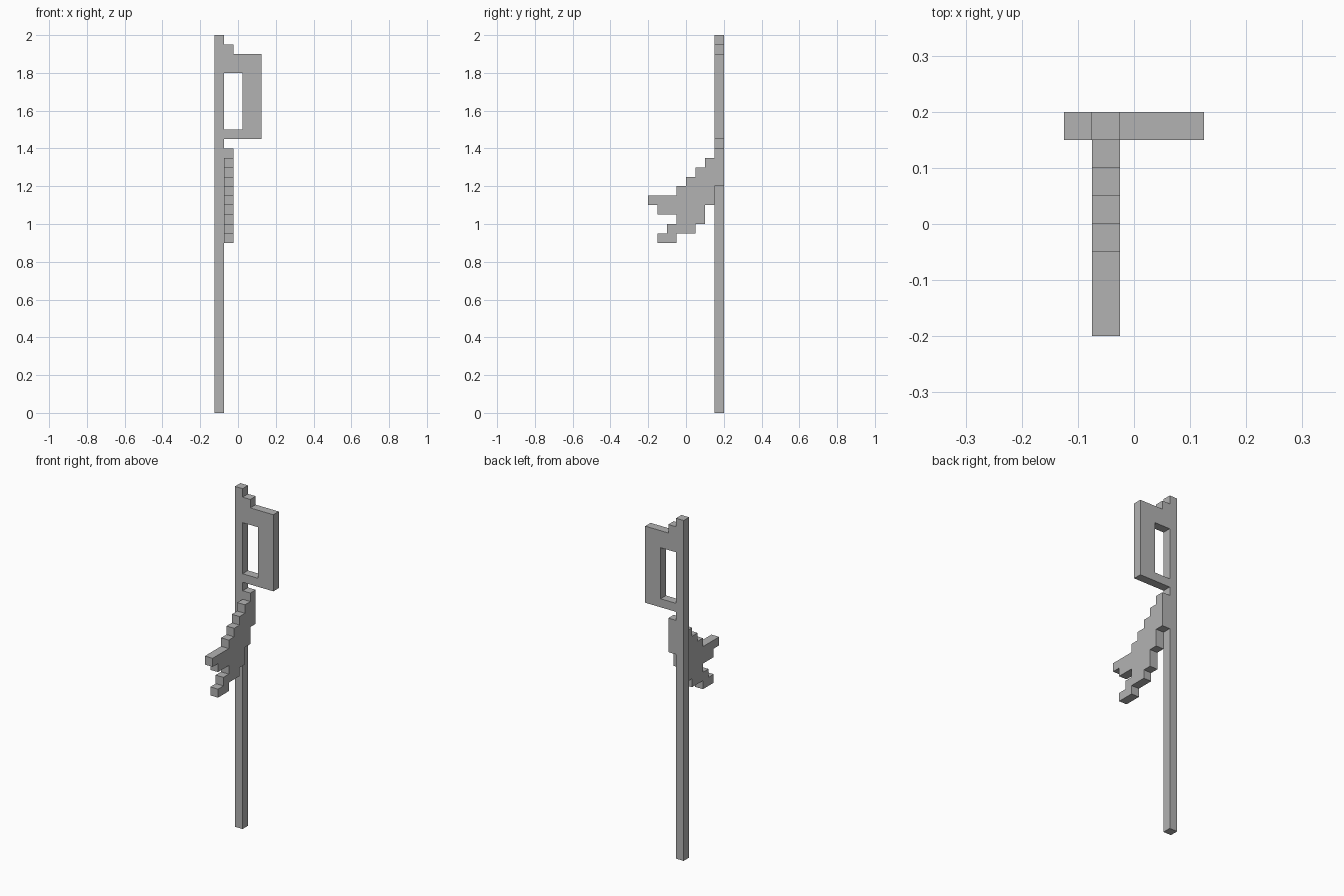
import bpy
import bmesh

U = 0.05  # grid step of the blocky style

cube = bpy.data.objects.get("Cube")
if cube:
    bpy.data.objects.remove(cube, do_unlink=True)

grey = bpy.data.materials.new("plain grey")
grey.use_nodes = True
colour = (0.45, 0.45, 0.45, 1)
grey.diffuse_color = colour
grey.node_tree.nodes["Principled BSDF"].inputs["Base Color"].default_value = colour


def prism(name, outline, origin, place, depth):
    """Extrude a 2D outline in grid steps; place maps (a, b) to 3D."""
    bm = bmesh.new()
    face = bm.faces.new([bm.verts.new(place(a * U, b * U)) for a, b in outline])
    moved = bmesh.ops.extrude_face_region(bm, geom=[face])["geom"]
    bmesh.ops.translate(bm, vec=depth, verts=[v for v in moved if isinstance(v, bmesh.types.BMVert)])
    bmesh.ops.recalc_face_normals(bm, faces=bm.faces)
    mesh = bpy.data.meshes.new(name)
    bm.to_mesh(mesh)
    bm.free()
    mesh.materials.append(grey)
    obj = bpy.data.objects.new(name, mesh)
    obj.location = origin
    bpy.context.collection.objects.link(obj)
    return obj


def front_plate(name, outline):
    return prism(name, outline, (-0.125, 0.15, 0), lambda a, b: (a, 0, b), (0, U, 0))


# Long shaft
front_plate("shaft", [(0, 0), (1, 0), (1, 40), (0, 40)])

# Bracket-shaped head wrapped around a tall opening, stepped at the top
front_plate("head_frame", [(1, 29), (5, 29), (5, 38), (2, 38), (2, 39), (1, 39),
                           (1, 36), (3, 36), (3, 30), (1, 30)])

# Stepped wing running forward and down beside the shaft, with a forked tip
wing = [(8, 28), (7, 28), (7, 27), (6, 27), (6, 26), (5, 26), (5, 25), (4, 25),
        (4, 24), (3, 24), (3, 23), (0, 23), (0, 22), (1, 22), (1, 21), (3, 21),
        (3, 20), (2, 20), (2, 19), (1, 19), (1, 18), (3, 18), (3, 19), (5, 19),
        (5, 20), (6, 20), (6, 22), (7, 22), (7, 24), (8, 24)]
prism("stepped_wing", wing, (-0.075, -0.2, 0), lambda a, b: (0, a, b), (U, 0, 0))
